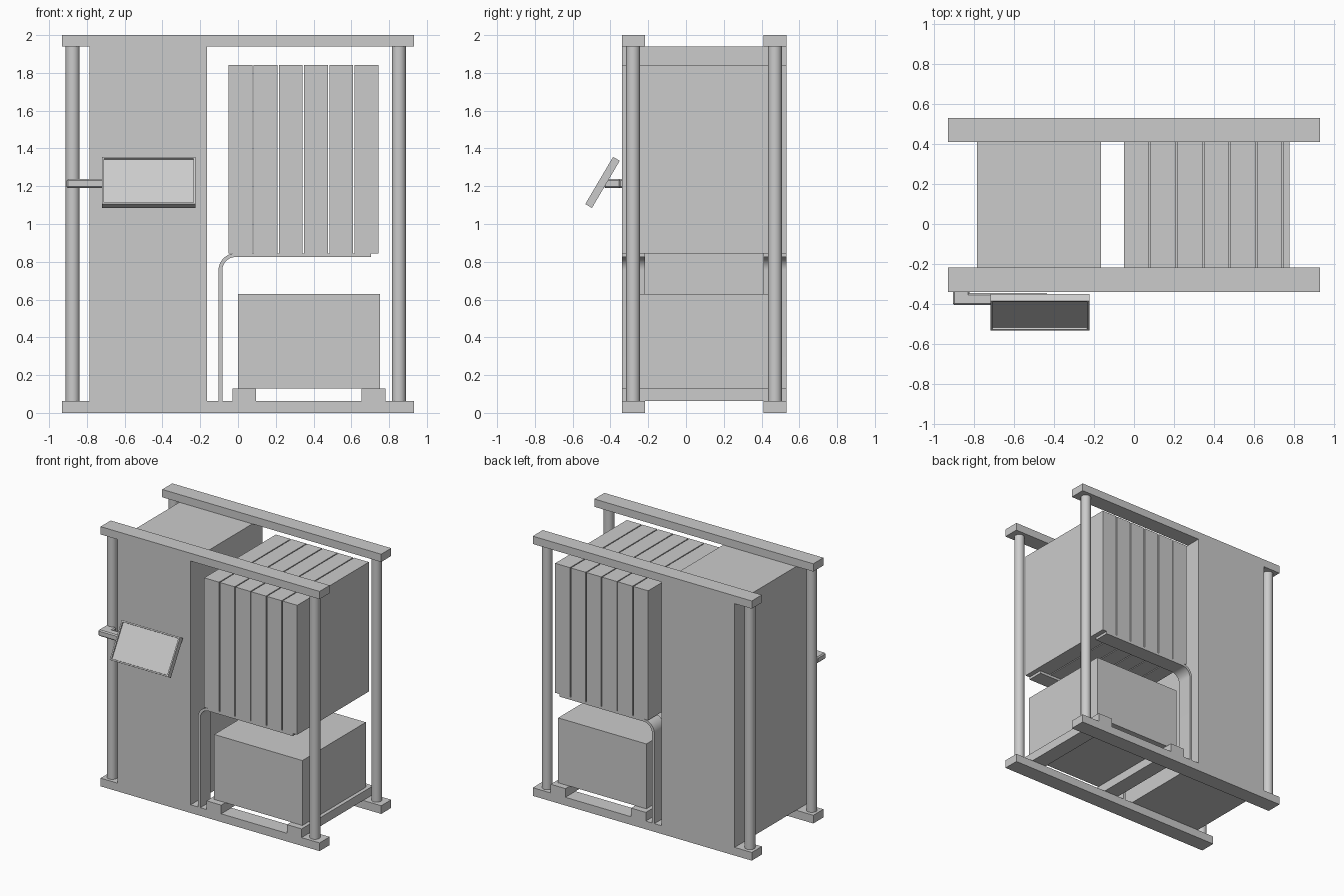
import bpy, bmesh, math

if "Cube" in bpy.data.objects:
    bpy.data.objects.remove(bpy.data.objects["Cube"])

Y0, Y1 = -0.34, 0.532            # overall frame depth
RAILS = {"front": (Y0, -0.217), "back": (0.41, Y1)}


def finish(name, bm):
    bmesh.ops.recalc_face_normals(bm, faces=bm.faces)
    me = bpy.data.meshes.new(name)
    bm.to_mesh(me)
    bm.free()
    ob = bpy.data.objects.new(name, me)
    bpy.context.collection.objects.link(ob)
    return ob


def smooth(ob):
    bpy.ops.object.select_all(action='DESELECT')
    ob.select_set(True)
    bpy.context.view_layer.objects.active = ob
    bpy.ops.object.shade_smooth_by_angle(angle=math.radians(35))


def box(name, x, y, z):
    bm = bmesh.new()
    bmesh.ops.create_cube(bm, size=1)
    for v in bm.verts:
        for i, (a, b) in enumerate((x, y, z)):
            v.co[i] = b if v.co[i] > 0 else a
    return finish(name, bm)


def extrude_y(name, profile, y0, y1):
    bm = bmesh.new()
    face = bm.faces.new([bm.verts.new((x, y0, z)) for x, z in profile])
    res = bmesh.ops.extrude_face_region(bm, geom=[face])
    moved = [g for g in res["geom"] if isinstance(g, bmesh.types.BMVert)]
    bmesh.ops.translate(bm, verts=moved, vec=(0, y1 - y0, 0))
    return finish(name, bm)


# Frame: rails and round posts
for side, ys in RAILS.items():
    box(f"{side}_bottom_rail", (-0.933, 0.933), ys, (0, 0.063))
    box(f"{side}_top_rail", (-0.933, 0.933), ys, (1.94, 2))
    for end, px in (("left", -0.875), ("right", 0.852)):
        bpy.ops.mesh.primitive_cylinder_add(
            vertices=32, radius=0.037, depth=1.88,
            location=(px, -0.28 if side == "front" else 0.471, 1.001))
        bpy.context.object.name = f"{side}_{end}_post"
        smooth(bpy.context.object)

# Tall cabinet
box("cabinet", (-0.787, -0.165), (Y0, Y1), (0.063, 1.94))

# Row of upright plates
for i in range(6):
    x = -0.05 + i * 0.1333
    box(f"plate_{i + 1}", (x, x + 0.126), (Y0, Y1), (0.845, 1.842))

# Bent shelf brackets that carry the plates
R, T = 0.09, 0.02
cx, cz = -0.103 + R, 0.845 - R
arc = [math.pi - math.pi / 2 * k / 10 for k in range(11)]
outer = [(cx + R * math.cos(a), cz + R * math.sin(a)) for a in arc]
inner = [(cx + (R - T) * math.cos(a), cz + (R - T) * math.sin(a)) for a in arc]
profile = ([(-0.103, 0.063)] + outer + [(0.705, 0.845), (0.705, 0.845 - T)]
           + inner[::-1] + [(-0.103 + T, 0.063)])
for side, ys in RAILS.items():
    smooth(extrude_y(f"{side}_shelf_bracket", profile, *ys))

# Lower box on two cross beams
box("lower_box", (0, 0.752), (-0.29, 0.482), (0.13, 0.63))
box("left_cross_beam", (-0.03, 0.095), (Y0, Y1), (0.063, 0.13))
box("right_cross_beam", (0.655, 0.78), (Y0, Y1), (0.063, 0.13))

# Display arm
arm_parts = [
    box("display_arm_mount", (-0.908, -0.825), (-0.40, -0.30), (1.19, 1.238)),
    box("display_arm", (-0.908, -0.43), (-0.407, -0.347), (1.19, 1.238)),
    box("display_connector", (-0.52, -0.43), (-0.435, -0.38), (1.19, 1.238)),
]
for ob in arm_parts:
    bev = ob.modifiers.new("soft_edges", 'BEVEL')
    bev.width, bev.segments = 0.008, 1

# Tilted display with recessed screen
display = box("display", (-0.248, 0.248), (-0.0205, 0.0205), (-0.145, 0.145))
bm = bmesh.new()
bm.from_mesh(display.data)
front = min(bm.faces, key=lambda f: f.calc_center_median().y)
bmesh.ops.inset_region(bm, faces=[front], thickness=0.015, depth=0)
bmesh.ops.inset_region(bm, faces=[front], thickness=0.001, depth=-0.01)
bm.to_mesh(display.data)
bm.free()
display.location = (-0.472, -0.442, 1.22)
display.rotation_euler = (math.radians(-30.5), 0, 0)
